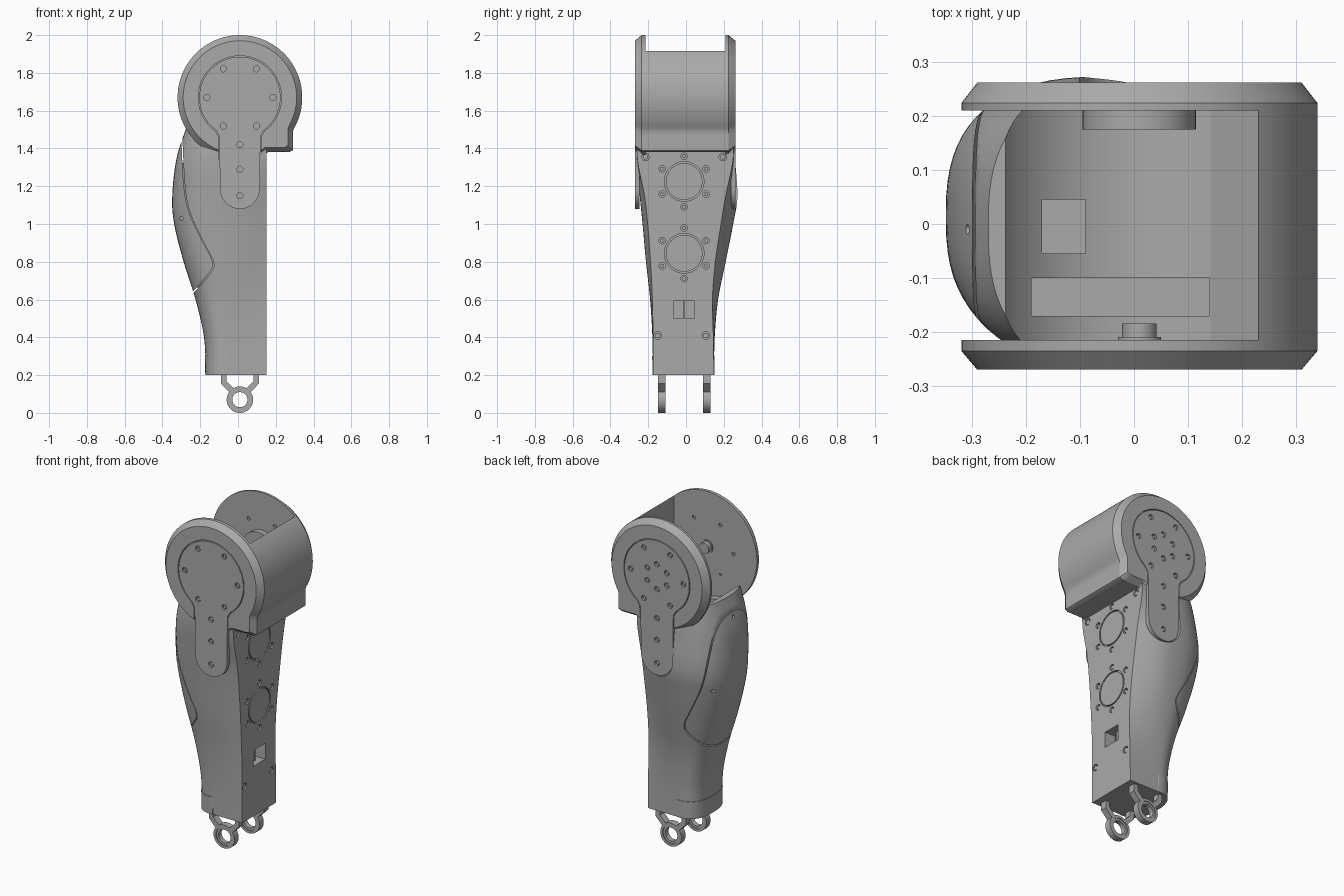
import bpy, bmesh
from math import sin, cos, pi, radians, degrees
from mathutils import Matrix, Vector

old = bpy.data.objects.get("Cube")
if old:
    bpy.data.objects.remove(old, do_unlink=True)

grey = bpy.data.materials.new("mid_grey")
grey.use_nodes = True
GREY = (0.4, 0.4, 0.4, 1)
grey.diffuse_color = GREY
grey.node_tree.nodes["Principled BSDF"].inputs["Base Color"].default_value = GREY

KX, KZ = 0.01, 1.67          # knee axis
R = 0.33                     # cheek radius
parts = []


def make(name, bm, cutter=False):
    bmesh.ops.recalc_face_normals(bm, faces=bm.faces)
    me = bpy.data.meshes.new(name)
    bm.to_mesh(me)
    bm.free()
    ob = bpy.data.objects.new(name, me)
    bpy.context.collection.objects.link(ob)
    if cutter:
        ob.hide_render = True
    else:
        me.materials.append(grey)
        parts.append(ob)
    return ob


def boolean(ob, cutters, op="DIFFERENCE"):
    bpy.context.view_layer.objects.active = ob
    for c in cutters:
        m = ob.modifiers.new("cut", "BOOLEAN")
        m.operation, m.solver, m.object = op, "EXACT", c
        m.use_self = True
        bpy.ops.object.modifier_apply(modifier=m.name)


def bridge(bm, loops):
    rings = [[bm.verts.new(p) for p in loop] for loop in loops]
    n = len(rings[0])
    for a, b in zip(rings, rings[1:]):
        for i in range(n):
            j = (i + 1) % n
            bm.faces.new((a[i], a[j], b[j], b[i]))
    bm.faces.new(rings[0])
    bm.faces.new(rings[-1])


def prism(bm, outline, *steps):
    """Stack an x-z outline along y; each step is (y, scale about the knee)."""
    bridge(bm, [[(KX + (x - KX) * s, y, KZ + (z - KZ) * s) for x, z in outline]
                for y, s in steps])
    return bm


def rod(bm, p, axis, r, length, seg=24):
    rot = Vector((0, 0, 1)).rotation_difference(Vector(axis)).to_matrix().to_4x4()
    bmesh.ops.create_cone(bm, cap_ends=True, segments=seg, radius1=r, radius2=r,
                          depth=length, matrix=Matrix.Translation(p) @ rot)


def box(bm, lo, hi):
    lo, hi = Vector(lo), Vector(hi)
    bmesh.ops.create_cube(bm, size=1, matrix=Matrix.Translation((lo + hi) / 2)
                          @ Matrix.Diagonal((*(hi - lo), 1)))


def arc(r, a0, a1, n, cx=KX, cz=KZ):
    return [(cx + r * cos(radians(a0 + (a1 - a0) * i / n)),
             cz + r * sin(radians(a0 + (a1 - a0) * i / n))) for i in range(n + 1)]


def spline(rows, steps):
    out = []
    for i in range(len(rows) - 1):
        a, b, c, d = (rows[max(0, min(len(rows) - 1, i + k))] for k in (-1, 0, 1, 2))
        for s in range(steps):
            t = s / steps
            out.append([q + t / 2 * (r - p + t * (2*p - 5*q + 4*r - w + t * (3*(q - r) + w - p)))
                        for p, q, r, w in zip(a, b, c, d)])
    return out + [list(rows[-1])]


# Shin sections: z, calf x, side y min and max, flat panel y min and max
SHIN = spline([(.2, -.17, -.175, .148, -.175, .148),
               (.4, -.18, -.178, .152, -.175, .145),
               (.6, -.225, -.19, .17, -.178, .14),
               (.8, -.288, -.212, .21, -.188, .155),
               (1, -.338, -.23, .25, -.203, .185),
               (1.15, -.348, -.245, .273, -.22, .21),
               (1.35, -.325, -.262, .26, -.258, .25),
               (1.52, -.27, -.255, .245, -.255, .245)], 7)


def loft(z0=0, z1=2, inset=0, xr=.15):
    xm, n, loops = -.05, 18, []
    for z, xl, y0, y1, p0, p1 in SHIN:
        if not z0 <= z <= z1:
            continue
        xl, y0, y1, p0, p1 = xl + inset, y0 + inset, y1 - inset, p0 + inset, p1 - inset
        mid, halves = (y0 + y1) / 2, []
        for side, flat in ((y1, p1), (y0, p0)):
            half = []
            for i in range(8):
                t = i / 8
                half.append((xr + (xm - xr) * t, flat + (side - flat) * sin(t * pi / 2), z))
            for i in range(n + 1):
                a = i / n * pi / 2
                half.append((xm + (xl - xm) * sin(a) ** .77,
                             mid + (side - mid) * max(cos(a), 0) ** .77, z))
            halves.append(half)
        halves[0][-1] = (xl, mid, z)
        loops.append(halves[0] + halves[1][-2::-1])
    bm = bmesh.new()
    bridge(bm, loops)
    return bm


# Outline of the cover plates: disc with a rounded stem
def cover_outline(g=0):
    return (arc(.215 + g, -54, 234, 72) + [(KX - .109 - g, KZ - .205)]
            + arc(.105 + g, 180, 360, 24, KX, 1.185) + [(KX + .109 + g, KZ - .205)])


# Outline of the cheeks: circle with a squared corner over the flat panel
cheek_outline = []
for x, z in arc(R, 0, 357, 119):
    if x > .15 and z < 1.495:
        k = min(.28 / (x - KX), .29 / (KZ - z))
        x, z = KX + (x - KX) * k, KZ + (z - KZ) * k
    cheek_outline.append((x, z))

ring6 = [(KX + .175 * cos(a * pi / 3), KZ + .175 * sin(a * pi / 3)) for a in range(6)]
stem3 = [(KX, z) for z in (1.42, 1.29, 1.15)]
hub6 = [(KX + .075 * sin(a * pi / 3), KZ + .075 * cos(a * pi / 3)) for a in range(6)]

# Main shin body and its calf cover
shin = make("shin_body", loft())
calf = make("calf_cover", loft())
make("calf_core", loft(.3, 1.34, .03, -.045))
make("ankle_band", loft(.2, .32, -.003, -.045))
edge = [tuple(p) for p in spline([(-.295, 1.47), (-.28, 1.19), (-.25, 1.05), (-.18, .9),
                                  (-.13, .8), (-.145, .74), (-.24, .63)], 6)]
edge += [(-.5, .6), (-.5, 1.47)]
calf_cut = make("calf_cutter", prism(bmesh.new(), edge, (-.4, 1), (.4, 1)), True)
calf_keep = make("calf_keeper", prism(bmesh.new(), [(x - .006, z + .004) for x, z in edge],
                                      (-.4, 1), (.4, 1)), True)

# Knee cavity with floor openings
cavity = make("cavity_cutter", prism(bmesh.new(), arc(.29, 0, 357, 119), (-.215, 1), (.21, 1)), True)
bm = bmesh.new()
box(bm, (-.17, -.055, 1.25), (-.09, .045, 1.6))
box(bm, (-.19, -.17, 1.34), (.14, -.1, 1.6))
floor_cut = make("floor_cutter", bm, True)

# Flat panel: two round caps, screw circles, square socket
bm, caps, screws = bmesh.new(), bmesh.new(), bmesh.new()
for z in (1.225, .845):
    rod(bm, (.15, -.01, z), (1, 0, 0), .105, .03, 48)
    rod(caps, (.14, -.01, z), (1, 0, 0), .097, .02, 48)
    for a in range(6):
        y, h = -.01 + .134 * sin(a * pi / 3), z + .134 * cos(a * pi / 3)
        rod(bm, (.15, y, h), (1, 0, 0), .017, .03)
        rod(screws, (.136, y, h), (1, 0, 0), .011, .02)
for y, z in ((-.215, 1.355), (.195, 1.355), (-.15, .41), (.105, .41)):
    rod(bm, (.15, y, z), (1, 0, 0), .02, .03)
    rod(screws, (.136, y, z), (1, 0, 0), .014, .02)
box(bm, (.08, -.065, .5), (.2, .045, .595))
box(caps, (.07, -.015, .505), (.12, -.005, .59))
panel_cut = make("panel_cutter", bm, True)
make("panel_caps", caps)

# Calf cover screw holes
bm = bmesh.new()
for y in (.17, -.15):
    rod(bm, (-.3, y, 1.03), (0, 1, 0), .009, .05)
rod(bm, (-.32, -.01, 1.41), (1, 0, 0), .009, .06)
calf_holes = make("calf_hole_cutter", bm, True)

# Cheeks, cover plates and their screws, front then back
pockets, cutters = [], []
for name, s, outer, inner, rim in (("front", -1, -.27, -.215, -.235), ("back", 1, .262, .21, .224)):
    cheek = make(name + "_cheek", prism(bmesh.new(), cheek_outline,
                                        (inner, 1), (rim, 1), (outer, .91)))
    pocket = make(name + "_pocket_cutter", prism(bmesh.new(), cover_outline(.005),
                                                 (outer - s * .018, 1), (outer + s * .1, 1)), True)
    inner_cut = bmesh.new()
    for x, z in ring6:
        rod(inner_cut, (x, inner, z), (0, 1, 0), .011, .02, 16)
    inner_cut = make(name + "_inner_cutter", inner_cut, True)
    boolean(cheek, [pocket, inner_cut])
    plate = make(name + "_cover_plate", prism(bmesh.new(), cover_outline(),
                                              (outer - s * .025, 1), (outer, 1)))
    bm = bmesh.new()
    for x, z in ring6 + stem3 + (hub6 if s > 0 else []):
        rod(bm, (x, outer, z), (0, 1, 0), .016, .024)
        rod(screws, (x, outer - s * .012, z), (0, 1, 0), .01, .014)
    plate_cut = make(name + "_plate_cutter", bm, True)
    boolean(plate, [plate_cut])
    pockets.append(pocket)
    cutters += [inner_cut, plate_cut]
make("screws", screws)

boolean(shin, [cavity, floor_cut, panel_cut, calf_cut] + pockets)
boolean(calf, [calf_keep], "INTERSECT")
boolean(calf, [cavity, calf_holes])

# Curved wall joining the cheeks
wall = [p for p in cheek_outline if p[0] > .23 and p[1] > KZ][::-1]
wall += [p for p in cheek_outline[::-1] if p[0] > .15 and p[1] <= KZ and p not in wall]
wall += [(.14, 1.38), (.14, 1.41), (.23, 1.483)]
wall = [p for p in wall if p[1] >= KZ] + [p for p in wall if p[1] < KZ]
make("knee_wall", prism(bmesh.new(), wall, (-.235, 1), (.224, 1)))

# Bearing boss and pivot pin inside the knee
bm = bmesh.new()
rod(bm, (KX, .195, KZ), (0, 1, 0), .105, .04, 48)
make("bearing_boss", bm)
bm = bmesh.new()
rod(bm, (KX, -.213, KZ), (0, 1, 0), .04, .008, 32)
rod(bm, (KX, -.2, KZ), (0, 1, 0), .032, .032, 32)
make("pivot_pin", bm)


# Ankle eyelets with forked arms
def ring(bm, r0, r1, y0, y1, seg=48):
    loops = [[bm.verts.new((KX + r * cos(2 * pi * i / seg), y, .07 + r * sin(2 * pi * i / seg)))
              for i in range(seg)] for r, y in ((r0, y0), (r1, y0), (r1, y1), (r0, y1))]
    for a, b in zip(loops, loops[1:] + loops[:1]):
        for i in range(seg):
            j = (i + 1) % seg
            bm.faces.new((a[i], a[j], b[j], b[i]))


for name, y0, y1 in (("front", -.147, -.108), ("back", .09, .13)):
    bm = bmesh.new()
    ring(bm, .054, .07, y0, y1)
    ring(bm, .04, .055, y0 + .005, y1 - .005)
    for s in (-1, 1):
        arm = [(.1, .22), (.1, .155), (.055, .108), (.032, .128), (.072, .168), (.072, .22)]
        prism(bm, [(KX + s * x, z) for x, z in arm], (y0, 1), (y1, 1))
    make(name + "_ankle_eyelet", bm)

# Remove helpers, then shade
for ob in [calf_cut, calf_keep, cavity, floor_cut, panel_cut, calf_holes] + pockets + cutters:
    bpy.data.objects.remove(ob, do_unlink=True)
bpy.ops.object.select_all(action="DESELECT")
for ob in parts:
    ob.select_set(True)
bpy.context.view_layer.objects.active = shin
bpy.ops.object.shade_smooth_by_angle(angle=radians(30))
